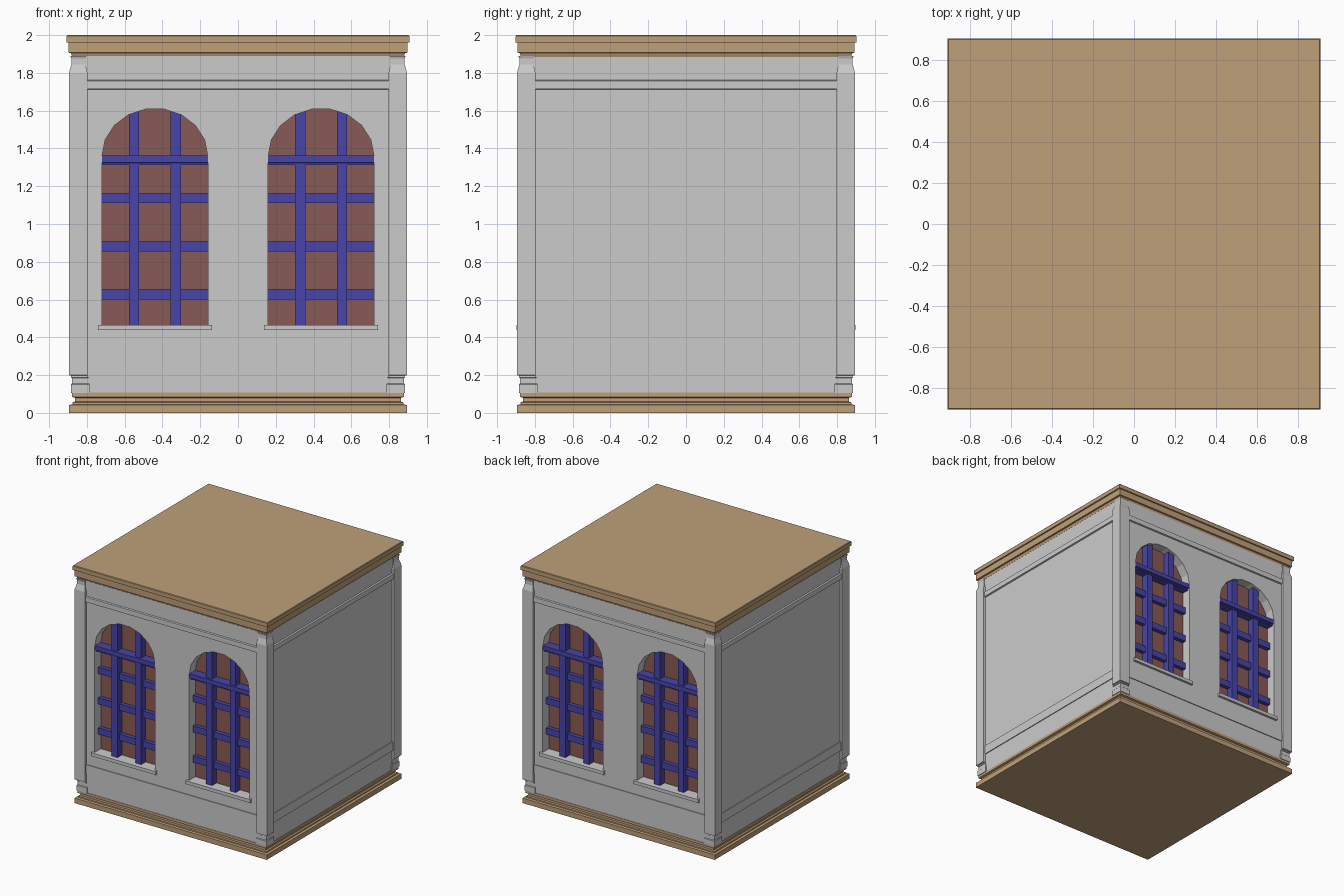
import bpy, bmesh, math
from mathutils import Matrix

if "Cube" in bpy.data.objects:
    bpy.data.objects.remove(bpy.data.objects["Cube"])


def material(name, rgb):
    m = bpy.data.materials.new(name)
    m.diffuse_color = (*rgb, 1)
    m.use_nodes = True
    m.node_tree.nodes["Principled BSDF"].inputs["Base Color"].default_value = m.diffuse_color
    return m


BROWN = material("brown_trim", (0.52, 0.35, 0.19))
BLUE = material("blue_bars", (0.065, 0.06, 0.40))
GLASS = material("red_glass", (0.25, 0.10, 0.09))


def finish(name, bm, mat=None):
    bmesh.ops.recalc_face_normals(bm, faces=bm.faces)
    me = bpy.data.meshes.new(name)
    bm.to_mesh(me)
    bm.free()
    ob = bpy.data.objects.new(name, me)
    bpy.context.collection.objects.link(ob)
    if mat:
        me.materials.append(mat)
    return ob


def loft(name, rings, mat=None):
    """Stack rectangles (x0, x1, y0, y1, z) into one closed solid."""
    bm = bmesh.new()
    loops = [[bm.verts.new((x, y, z)) for x, y in ((a, c), (b, c), (b, d), (a, d))]
             for a, b, c, d, z in rings]
    for lo, hi in zip(loops, loops[1:]):
        for i in range(4):
            j = (i + 1) % 4
            bm.faces.new((lo[i], lo[j], hi[j], hi[i]))
    bm.faces.new(loops[0][::-1])
    bm.faces.new(loops[-1])
    return finish(name, bm, mat)


def moulding(name, profile, mat, depth_ratio=1.0):
    return loft(name, [(-r, r, -r * depth_ratio, r * depth_ratio, z) for r, z in profile], mat)


def box(name, x0, x1, y0, y1, z0, z1, mat=None):
    return loft(name, [(x0, x1, y0, y1, z0), (x0, x1, y0, y1, z1)], mat)


def arch(name, cx, y0, y1, mat=None):
    """Arched window outline with a nine-sided head, extruded along y."""
    pts = [(cx - 0.28, 0.465), (cx + 0.28, 0.465)]
    pts += [(cx + 0.28 * math.cos(math.pi * i / 9), 1.36 + 0.252 * math.sin(math.pi * i / 9))
            for i in range(10)]
    bm = bmesh.new()
    f = bm.faces.new([bm.verts.new((x, y0, z)) for x, z in pts])
    ext = bmesh.ops.extrude_face_region(bm, geom=[f])
    for v in ext["geom"]:
        if isinstance(v, bmesh.types.BMVert):
            v.co.y = y1
    return finish(name, bm, mat)


def turn(ob, angle):
    ob.data.transform(Matrix.Rotation(angle, 4, "Z"))
    return ob


# Base plinth and roof cornice
moulding("base_plinth", [(0.895, 0), (0.895, 0.042), (0.875, 0.045), (0.875, 0.056), (0.863, 0.06),
                         (0.863, 0.08), (0.88, 0.085), (0.88, 0.108)], BROWN)
moulding("roof_cornice", [(0.878, 1.885), (0.885, 1.905), (0.897, 1.907), (0.897, 1.96),
                          (0.907, 1.962), (0.907, 1.995), (0.903, 2.0)], BROWN, 0.995)

# Solid wall block
walls = box("walls", -0.877, 0.877, -0.877, 0.877, 0.10, 1.89)

# Windows on front and back
for side, angle in (("front", 0), ("back", math.pi)):
    for k, cx in (("left", -0.44), ("right", 0.44)):
        tag = f"{side}_{k}"
        cutter = turn(arch("window_cutter", cx, -1.0, -0.79), angle)
        cutter.hide_render = True
        mod = walls.modifiers.new("window", "BOOLEAN")
        mod.operation, mod.solver, mod.object = "DIFFERENCE", "EXACT", cutter
        bpy.context.view_layer.objects.active = walls
        bpy.ops.object.modifier_apply(modifier=mod.name)
        bpy.data.objects.remove(cutter)

        parts = [arch(f"glass_{tag}", cx, -0.796, -0.785, GLASS)]
        # Upright bars, cross bars, transom and sill
        for dx in (-0.11, 0.11):
            a, b = cx + dx - 0.027, cx + dx + 0.027
            parts.append(box(f"upright_bar_{tag}", a, b, -0.855, -0.79, 0.465, 1.595, BLUE))
        for z in (0.628, 0.882, 1.138):
            parts.append(box(f"cross_bar_{tag}", cx - 0.28, cx + 0.28, -0.83, -0.79,
                             z - 0.027, z + 0.027, BLUE))
        parts.append(loft(f"transom_{tag}", [
            (cx - 0.28, cx + 0.28, y, -0.79, z)
            for y, z in ((-0.86, 1.312), (-0.86, 1.322), (-0.873, 1.325), (-0.873, 1.362))], BLUE))
        parts.append(box(f"sill_{tag}", cx - 0.302, cx + 0.302, -0.897, -0.79, 0.438, 0.466))
        for p in parts:
            turn(p, angle)

# Raised wall bands on all four sides
for i in range(4):
    turn(loft("frieze_band", [(-0.81, 0.81, y, -0.86, z) for y, z in
                              ((-0.876, 1.712), (-0.889, 1.716), (-0.889, 1.758), (-0.876, 1.762))]),
         i * math.pi / 2)
    turn(box("dado_band", -0.81, 0.81, -0.884, -0.86, 0.27, 0.345), i * math.pi / 2)

# Corner pillars: foot, shaft and tapered capital as inner/outer offsets
PILLAR = [(0.785, 0.885, 0.106), (0.785, 0.885, 0.15), (0.79, 0.88, 0.155), (0.79, 0.88, 0.185),
          (0.797, 0.885, 0.188), (0.797, 0.885, 0.197), (0.797, 0.895, 0.20), (0.797, 0.895, 1.80),
          (0.808, 0.882, 1.845), (0.808, 0.882, 1.875), (0.803, 0.887, 1.89)]
for i in range(4):
    turn(loft("corner_pillar", [(a, b, a, b, z) for a, b, z in PILLAR]), i * math.pi / 2)
